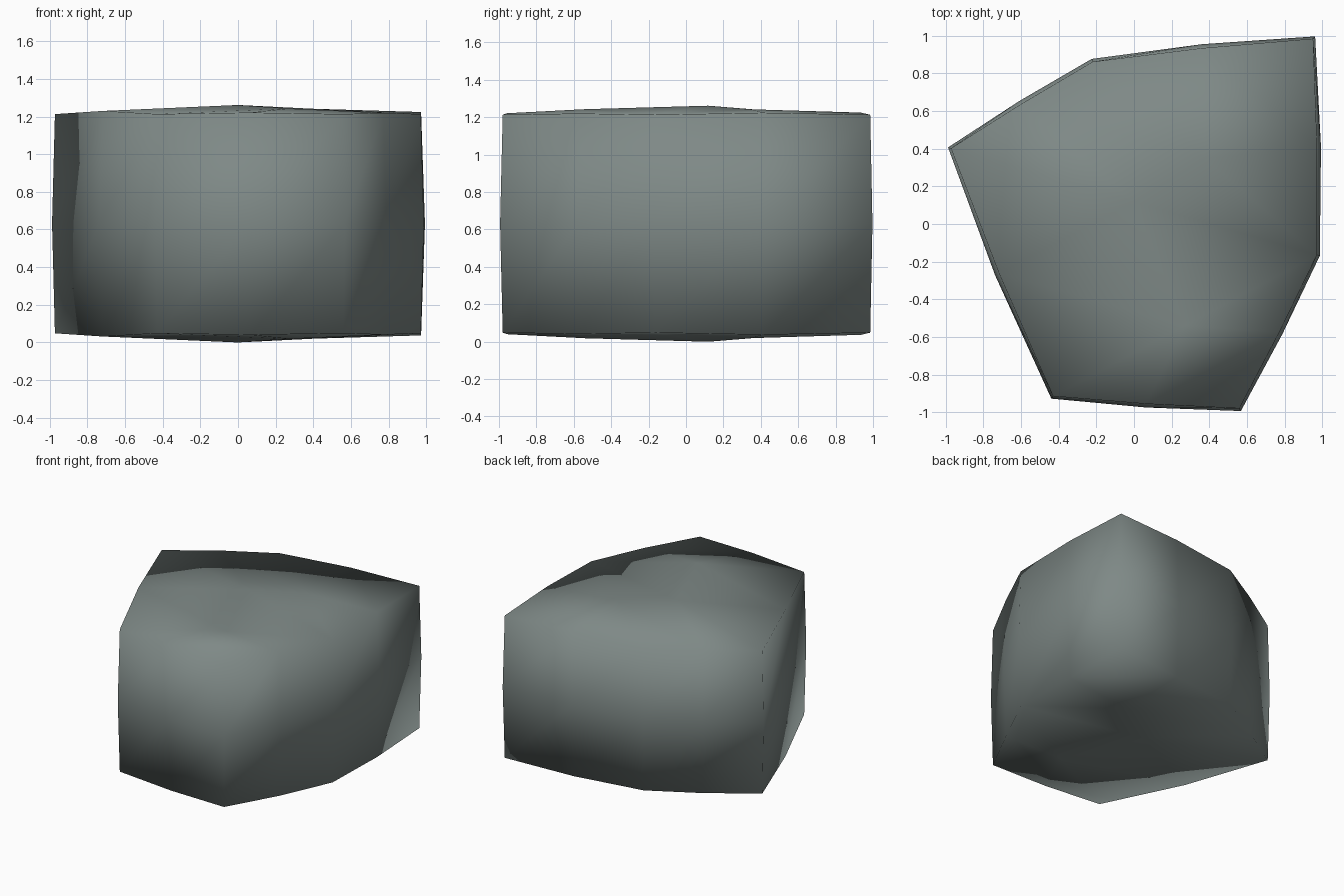
import bpy, bmesh
from mathutils import Vector

if "Cube" in bpy.data.objects:
    bpy.data.objects.remove(bpy.data.objects["Cube"])

# Six-sided outline of the boulder, same at the top and bottom rims
OUTLINE = [(-.973, .402), (-.22, .862), (.952, .985),
           (.972, -.165), (.56, -.98), (-.43, -.915)]
LOW, HIGH = .048, 1.213
CAP = [(0, 3, 1), (1, 3, 2), (0, 5, 3), (5, 4, 3)]
BULGE = .0118

bm = bmesh.new()
low = [bm.verts.new((x, y, LOW)) for x, y in OUTLINE]
high = [bm.verts.new((x, y, HIGH)) for x, y in OUTLINE]

# Top and bottom caps
for ring in (low, high):
    for tri in CAP:
        bm.faces.new([ring[i] for i in tri])
# Sides, each split by a diagonal
for i in range(6):
    j = (i + 1) % 6
    bm.faces.new((low[i], low[j], high[i]))
    bm.faces.new((low[j], high[j], high[i]))
bmesh.ops.recalc_face_normals(bm, faces=bm.faces)
bm.normal_update()

# Split every edge once and push its midpoint outward, longer edges further
targets = []
for e in bm.edges:
    n = sum((f.normal for f in e.link_faces), Vector()).normalized()
    mid = (e.verts[0].co + e.verts[1].co) / 2
    targets.append((mid, mid + n * BULGE * e.calc_length() ** 2))
bmesh.ops.subdivide_edges(bm, edges=bm.edges[:], cuts=1, use_grid_fill=True)
for v in bm.verts:
    for mid, new in targets:
        if (v.co - mid).length < 1e-4:
            v.co = new
            break
bmesh.ops.triangulate(bm, faces=bm.faces[:])
bmesh.ops.recalc_face_normals(bm, faces=bm.faces)
for f in bm.faces:
    f.smooth = True

mesh = bpy.data.meshes.new("boulder")
bm.to_mesh(mesh)
bm.free()
rock = bpy.data.objects.new("boulder", mesh)
bpy.context.collection.objects.link(rock)

stone = bpy.data.materials.new("grey green stone")
stone.diffuse_color = (.21, .25, .24, 1)
stone.use_nodes = True
stone.node_tree.nodes["Principled BSDF"].inputs["Base Color"].default_value = stone.diffuse_color
mesh.materials.append(stone)
